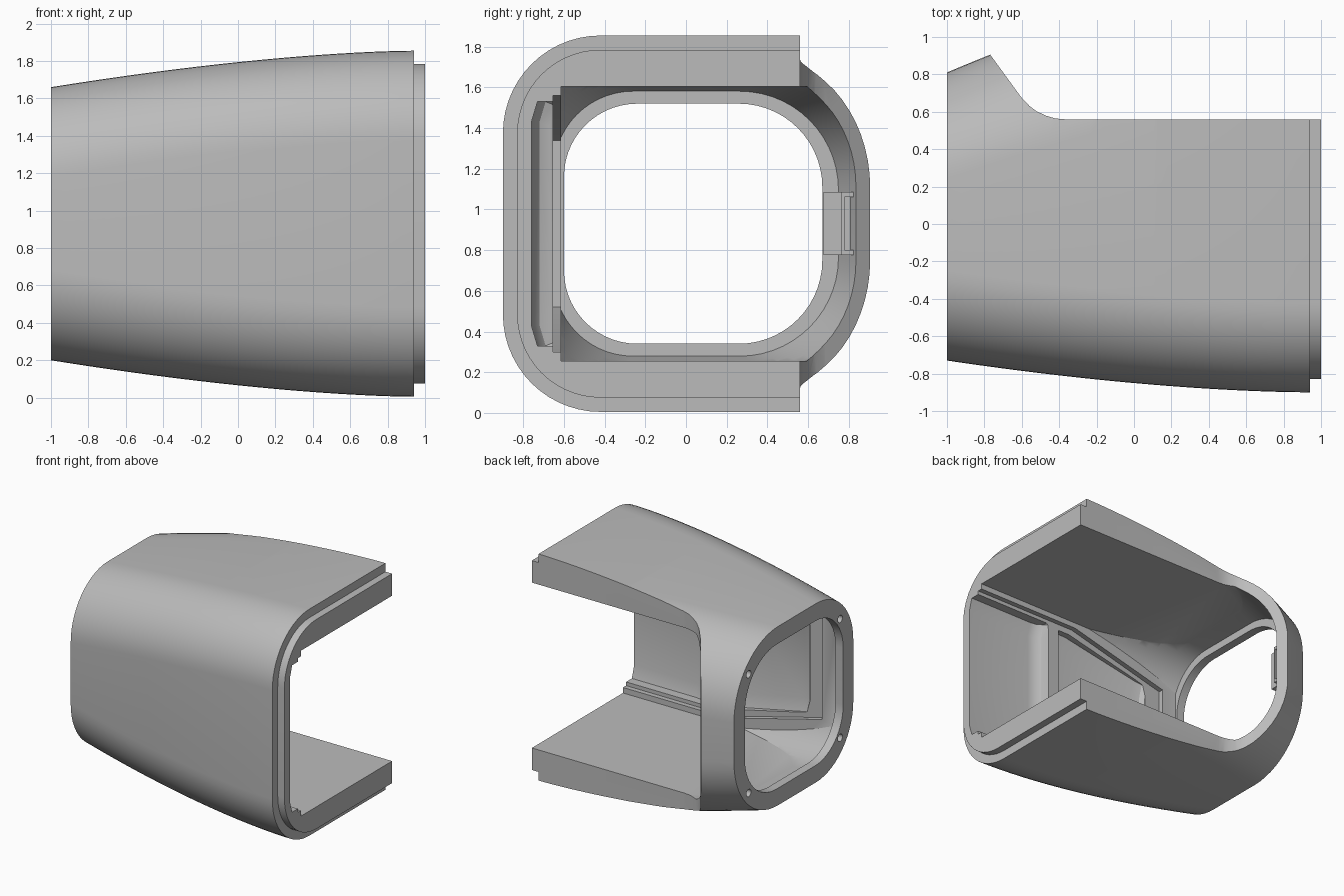
import bpy, bmesh
from math import sin, cos, pi

if "Cube" in bpy.data.objects:
    bpy.data.objects.remove(bpy.data.objects["Cube"])

MID = 0.93          # height of the horizontal symmetry plane
SHOULDER = 0.94     # where the stepped lip begins

grey = bpy.data.materials.new("plain grey")
grey.use_nodes = True
grey.diffuse_color = (0.5, 0.5, 0.5, 1)
grey.node_tree.nodes["Principled BSDF"].inputs["Base Color"].default_value = (0.5, 0.5, 0.5, 1)


def finish(name, bm):
    bmesh.ops.recalc_face_normals(bm, faces=bm.faces[:])
    mesh = bpy.data.meshes.new(name)
    bm.to_mesh(mesh)
    bm.free()
    mesh.materials.append(grey)
    obj = bpy.data.objects.new(name, mesh)
    bpy.context.collection.objects.link(obj)
    return obj


def loft(rings):
    """Closed solid through rings of equal point count."""
    bm = bmesh.new()
    rows = [[bm.verts.new(p) for p in ring] for ring in rings]
    n = len(rows[0])
    for a, b in zip(rows, rows[1:]):
        for i in range(n):
            bm.faces.new((a[i], a[(i + 1) % n], b[(i + 1) % n], b[i]))
    bm.faces.new(rows[0])
    bm.faces.new(rows[-1])
    return bm


def rounded(x, front, back, half, rf, rb, seg=14):
    """Rounded rectangle in the yz plane, softer at the back."""
    pts = []
    for k, (sy, sz) in enumerate(((1, 1), (-1, 1), (-1, -1), (1, -1))):
        r = rb if sy > 0 else rf
        cy = back - r if sy > 0 else front + r
        for i in range(seg + 1):
            a = (k + i / seg) * pi / 2
            pts.append((x, cy + r * cos(a), MID + sz * (half - r) + r * sin(a)))
    return pts


def section(x, inset=0.0, at=None):
    """Tapered body cross-section, optionally offset inwards."""
    u = max(0, (SHOULDER - (x if at is None else at)) / (1 + SHOULDER))
    half = 0.925 - 0.195 * u ** 1.6 - inset
    front = -0.9 + 0.17 * u ** 1.7 + inset
    back = 1.36 - 0.55 * u ** 1.5 - inset
    return rounded(x, front, back, half, 0.48 - inset, 0.71 - 0.14 * u - inset)


def prism_z(points):
    return loft([[(x, y, z) for x, y in points] for z in (-0.3, 2.2)])


def box(x0, x1, y0, y1, z0, z1):
    return loft([[(x, y0, z0), (x, y1, z0), (x, y1, z1), (x, y0, z1)] for x in (x0, x1)])


def pocket(stations):
    """Wall recess with chamfered long edges; stations are x, depth, half height."""
    return loft([[(x, -0.6, MID - h), (x, d + 0.03, MID - h), (x, d, MID - h + 0.1),
                  (x, d, MID + h - 0.1), (x, d + 0.03, MID + h), (x, -0.6, MID + h)]
                 for x, d, h in stations])


def carve(target, bm):
    cutter = finish("cutter", bm)
    cutter.hide_render = True
    mod = target.modifiers.new("carve", "BOOLEAN")
    mod.operation, mod.solver, mod.object = "DIFFERENCE", "EXACT", cutter
    bpy.context.view_layer.objects.active = target
    bpy.ops.object.modifier_apply(modifier=mod.name)
    bpy.data.objects.remove(cutter)


# Outer body with the stepped lip
STEPS = 28
xs = [-1 + (1 + SHOULDER) * i / STEPS for i in range(STEPS + 1)]
rings = [section(x) for x in xs]
rings += [section(SHOULDER, 0.07), section(1.0, 0.07, SHOULDER)]
shell = finish("housing_shell", loft(rings))

# Cavity: offset body trimmed by a flat floor, ceiling and front wall
cavity = loft([section(-0.93 + 2.08 * i / STEPS, 0.09) for i in range(STEPS + 1)])
for co, no in (((0, -0.615, 0), (0, -1, 0)), ((0, 0, 1.605), (0, 0, 1)), ((0, 0, 0.255), (0, 0, -1))):
    geom = cavity.verts[:] + cavity.edges[:] + cavity.faces[:]
    bmesh.ops.bisect_plane(cavity, geom=geom, plane_co=co, plane_no=no, clear_outer=True)
    bmesh.ops.holes_fill(cavity, edges=[e for e in cavity.edges if e.is_boundary])
carve(shell, cavity)

# Rounded opening through the narrow end
carve(shell, loft([rounded(x, -0.6, 0.67, 0.59, 0.36, 0.41) for x in (-1.1, -0.85)]))

# Cut-away back with a filleted corner
carve(shell, prism_z([(1.2, 0.56), (-0.37, 0.56), (-0.42, 0.564), (-0.47, 0.579), (-0.52, 0.602),
                      (-0.56, 0.632), (-0.605, 0.68), (-0.77, 0.907), (-1.2, 1.52), (1.2, 1.52)]))

# Tapering window in the front wall, then the deeper recesses behind it
window = [(1.2, 0.63), (0.07, 0.63), (-0.8, 0.41)]
outline = [(x, MID + h) for x, h in window] + [(x, MID - h) for x, h in reversed(window)]
carve(shell, loft([[(x, y, z) for x, z in outline] for y in (-0.655, -0.5)]))
carve(shell, pocket([(0.3, -0.67, 0.58), (0.32, -0.72, 0.6), (0.36, -0.75, 0.6),
                     (0.42, -0.76, 0.6), (1.2, -0.76, 0.6)]))
carve(shell, pocket([(-0.66, -0.66, 0.4), (-0.63, -0.69, 0.41), (-0.56, -0.705, 0.43),
                     (0.1, -0.735, 0.58), (0.2, -0.735, 0.58)]))

# Four screw holes in the narrow end
for y in (-0.56, 0.62):
    for z in (MID - 0.485, MID + 0.485):
        hole = [[(x, y + 0.03 * cos(i * pi / 8), z + 0.03 * sin(i * pi / 8)) for i in range(16)]
                for x in (-1.1, -0.945)]
        carve(shell, loft(hole))

# Latch block on the back strip, with a raised hollow frame
latch = finish("latch_block", box(-0.95, -0.8, 0.675, 0.83, 0.775, 1.085))
frame = finish("latch_frame", box(-0.81, -0.75, 0.765, 0.835, 0.775, 1.085))
carve(frame, box(-0.785, -0.7, 0.78, 0.825, 0.8, 1.06))

for obj in (shell, latch, frame):
    bpy.ops.object.select_all(action="DESELECT")
    obj.select_set(True)
    bpy.context.view_layer.objects.active = obj
    bpy.ops.object.shade_smooth_by_angle(angle=pi / 6)
